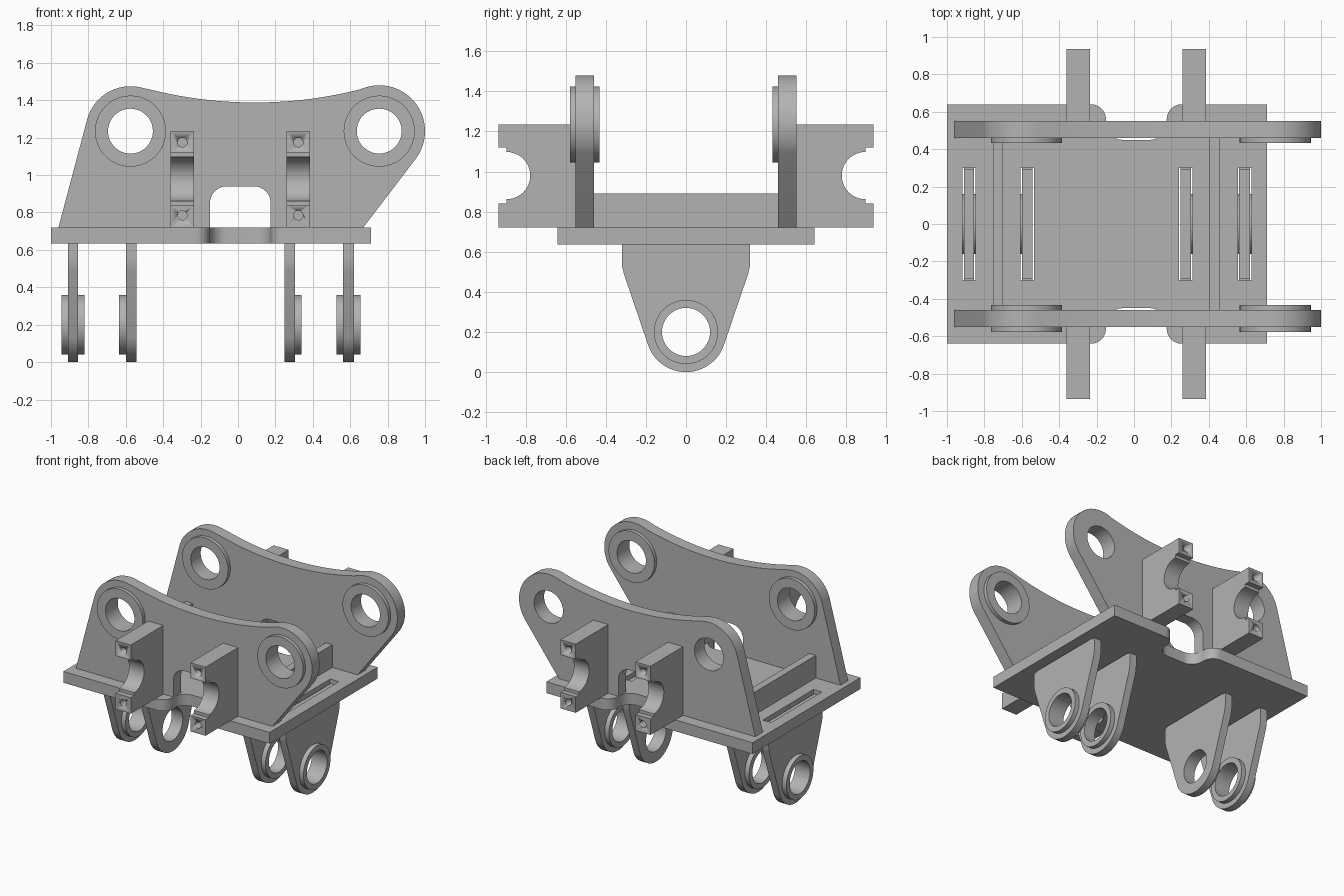
import bpy, bmesh
from math import radians, degrees, cos, sin, atan2, acos, hypot

if "Cube" in bpy.data.objects:
    bpy.data.objects.remove(bpy.data.objects["Cube"], do_unlink=True)

steel = bpy.data.materials.new("grey_steel")
steel.use_nodes = True
steel.diffuse_color = (0.45, 0.45, 0.45, 1)
steel.node_tree.nodes["Principled BSDF"].inputs["Base Color"].default_value = (0.45, 0.45, 0.45, 1)


def arc(c, r, start, end, n=10):
    """Points on an arc, angles in degrees."""
    angles = [radians(start + (end - start) * i / n) for i in range(n + 1)]
    return [(c[0] + r * cos(a), c[1] + r * sin(a)) for a in angles]


def circle(c, r, n=48):
    return arc(c, r, 0, 360, n)[:-1]


def rect(u0, u1, v0, v1):
    return [(u0, v0), (u1, v0), (u1, v1), (u0, v1)]


def tangent_angle(p, c, r, side):
    """Angle on a circle where a line from p touches it."""
    du, dv = p[0] - c[0], p[1] - c[1]
    return degrees(atan2(dv, du) + side * acos(r / hypot(du, dv)))


def prism(name, axis, lo, hi, outline, holes=()):
    """Extrude a flat outline with holes along one axis."""
    place = {"x": lambda u, v: (lo, u, v),
             "y": lambda u, v: (u, lo, v),
             "z": lambda u, v: (u, v, lo)}[axis]
    bm = bmesh.new()
    for loop in [outline, *holes]:
        verts = [bm.verts.new(place(u, v)) for u, v in loop]
        for a, b in zip(verts, verts[1:] + verts[:1]):
            bm.edges.new((a, b))
    bmesh.ops.triangle_fill(bm, use_beauty=True, edges=bm.edges[:])
    out = bmesh.ops.extrude_face_region(bm, geom=bm.faces[:], use_keep_orig=True)
    shift = [hi - lo if k == axis else 0 for k in "xyz"]
    moved = [g for g in out["geom"] if isinstance(g, bmesh.types.BMVert)]
    bmesh.ops.translate(bm, verts=moved, vec=shift)
    bmesh.ops.recalc_face_normals(bm, faces=bm.faces[:])
    mesh = bpy.data.meshes.new(name)
    bm.to_mesh(mesh)
    bm.free()
    mesh.materials.append(steel)
    mesh.shade_smooth()
    mesh.set_sharp_from_angle(angle=radians(30))
    obj = bpy.data.objects.new(name, mesh)
    bpy.context.collection.objects.link(obj)
    return obj


def drill(obj, cutter):
    """Subtract a cutter and remove it."""
    cutter.hide_render = True
    mod = obj.modifiers.new("drill", "BOOLEAN")
    mod.operation, mod.solver, mod.object = "DIFFERENCE", "EXACT", cutter
    bpy.context.view_layer.update()
    graph = bpy.context.evaluated_depsgraph_get()
    mesh = bpy.data.meshes.new_from_object(obj.evaluated_get(graph))
    obj.modifiers.clear()
    obj.data = mesh
    bpy.data.objects.remove(cutter, do_unlink=True)


BASE, DECK = 0.635, 0.72

# Base plate with a rounded notch front and back, and four tab slots
back_edge = ([(0.71, 0.64)]
             + arc((0.255, 0.56), 0.08, 90, 180)
             + arc((0.085, 0.54), 0.09, 0, -90)
             + arc((-0.06, 0.54), 0.09, 270, 180)
             + arc((-0.23, 0.56), 0.08, 0, 90)
             + [(-1, 0.64)])
front_edge = [(x, -y) for x, y in reversed(back_edge)]
lug_spans = [(-0.91, -0.855), (-0.6, -0.542), (0.248, 0.305), (0.562, 0.62)]
slots = [rect(a - 0.007, b + 0.007, -0.3, 0.3) for a, b in lug_spans]
prism("base_plate", "z", BASE, DECK, back_edge + front_edge, slots)

# Side plates: two eyes joined by a hollow top edge, with an arched opening
eye_l, eye_r = (-0.575, 1.235), (0.755, 1.235)
r_l, r_r = 0.24, 0.245
foot_l, foot_r = (-0.96, DECK), (0.67, DECK)
start = tangent_angle(foot_l, eye_l, r_l, -1) + 360
end = tangent_angle(foot_r, eye_r, r_r, 1)
side_outline = ([foot_l]
                + arc(eye_l, r_l, start, 74.7, 20)
                + arc((0.09, 3.674), 2.286, 254.7, 285.3, 24)[1:-1]
                + arc(eye_r, r_r, 105.3, end, 28)
                + [foot_r, (0.175, DECK)]
                + arc((0.085, 0.85), 0.09, 0, 90)
                + arc((-0.06, 0.85), 0.09, 90, 180)
                + [(-0.15, DECK)])
BORE = 0.12
for name, lo, hi in (("front", -0.55, -0.46), ("back", 0.46, 0.55)):
    prism(name + "_side_plate", "y", lo, hi, side_outline,
          [circle(eye_l, BORE), circle(eye_r, BORE)])

# Eye bosses: both faces of the front plate, inner face of the back plate
for side, eye in (("left", eye_r), ("right", eye_l)):
    for name, lo, hi in (("front_outer", -0.578, -0.55),
                         ("front_inner", -0.46, -0.432),
                         ("back_inner", 0.432, 0.46)):
        prism(f"{name}_{side}_boss", "y", lo, hi, circle(eye, 0.19), [circle(eye, BORE)])

# Cross bars between the side plates
for name, lo, hi in (("right", -0.755, -0.7), ("left", 0.405, 0.46)):
    prism(name + "_cross_bar", "x", lo, hi, rect(-0.46, 0.46, DECK, 0.89))

# Saddle brackets with a half-round seat and two bolt holes
saddle = ([(0.55, DECK), (0.935, DECK), (0.935, 0.84), (0.895, 0.84)]
          + arc((0.895, 0.98), 0.118, 270, 90, 24)
          + [(0.895, 1.12), (0.935, 1.12), (0.935, 1.235), (0.55, 1.235)])
for row, s in (("front", -1), ("back", 1)):
    for side, lo, hi in (("right", -0.36, -0.235), ("left", 0.26, 0.385)):
        block = prism(f"{row}_{side}_saddle", "x", lo, hi, [(s * y, z) for y, z in saddle])
        for z in (0.785, 1.175):
            hole = circle(((lo + hi) / 2, z), 0.025, 20)
            drill(block, prism("bolt_cutter", "y", *sorted((s * 0.84, s * 0.96)), hole))

# Hanging lugs with tabs that reach into the slots
pin = (0, 0.2)
shoulder = [(0.295, 0.69), (0.295, BASE), (0.32, BASE), (0.32, 0.56), (0.318, 0.525), (0.31, 0.49)]
touch = tangent_angle(shoulder[-1], pin, 0.2, -1)
lug = (shoulder + arc(pin, 0.2, touch, -180 - touch, 32)
       + [(-y, z) for y, z in reversed(shoulder)])
boss_sides = [(True, True), (True, False), (False, True), (True, True)]
for i, ((lo, hi), (on_right, on_left)) in enumerate(zip(lug_spans, boss_sides), 1):
    prism(f"lug_{i}", "x", lo, hi, lug, [circle(pin, BORE)])
    if on_right:
        prism(f"lug_{i}_right_boss", "x", lo - 0.035, lo, circle(pin, 0.16), [circle(pin, BORE)])
    if on_left:
        prism(f"lug_{i}_left_boss", "x", hi, hi + 0.035, circle(pin, 0.16), [circle(pin, BORE)])
